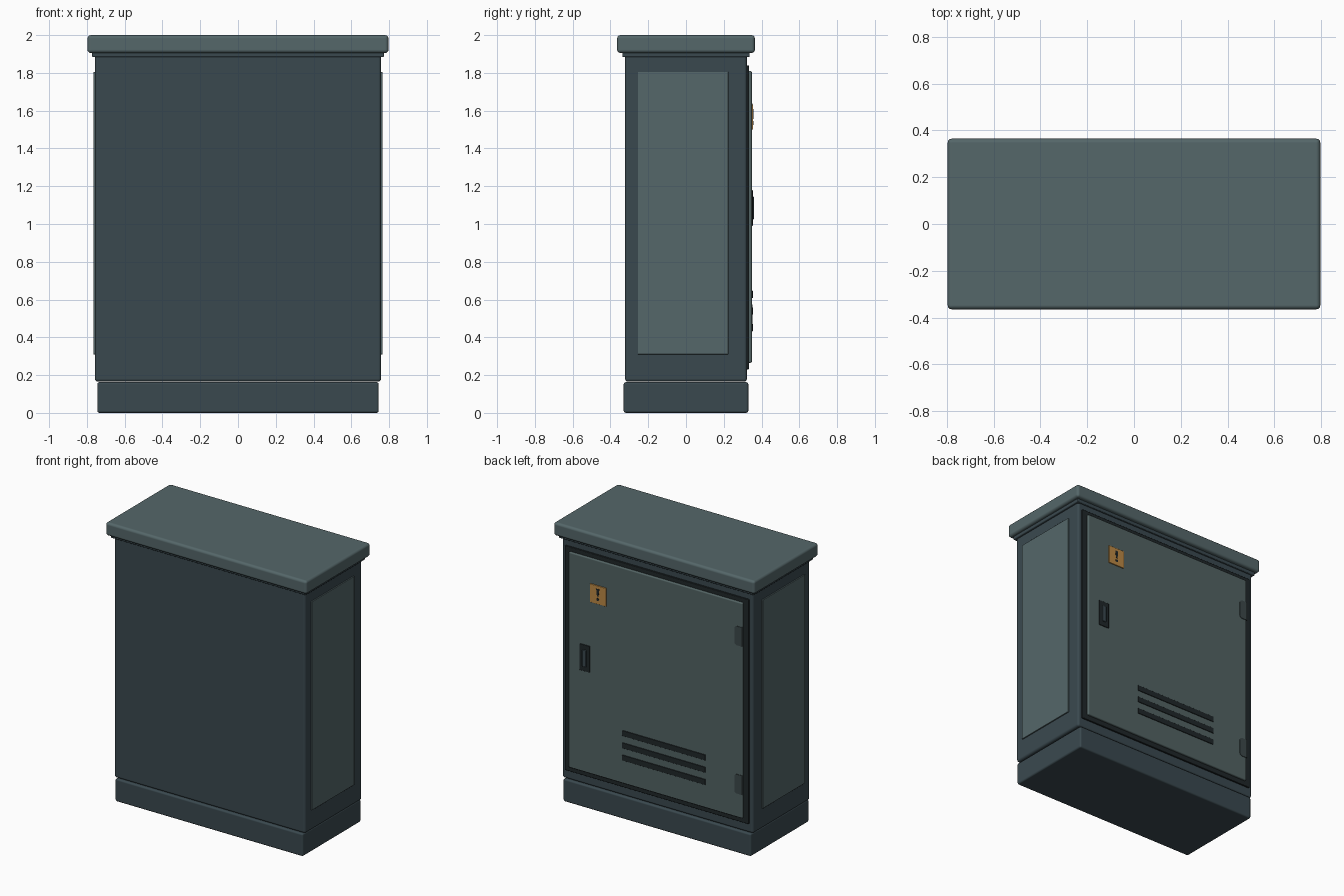
import bpy, bmesh, math

if "Cube" in bpy.data.objects:
    bpy.data.objects.remove(bpy.data.objects["Cube"])


def material(name, rgb):
    m = bpy.data.materials.new(name)
    m.diffuse_color = (*rgb, 1)
    m.use_nodes = True
    m.node_tree.nodes["Principled BSDF"].inputs["Base Color"].default_value = m.diffuse_color
    return m


BODY = material("dark_slate", (0.042, 0.066, 0.078))
LIGHT = material("light_slate", (0.09, 0.135, 0.142))
DOOR = material("door_slate", (0.085, 0.125, 0.125))
DARK = material("near_black", (0.014, 0.02, 0.022))
HINGE = material("hinge_slate", (0.045, 0.065, 0.067))
AMBER = material("amber", (0.5, 0.25, 0.06))


def box(name, x, y, z, mat, bevel=0.0, segments=3):
    """Bevelled box given as (min, max) ranges."""
    bm = bmesh.new()
    bmesh.ops.create_cube(bm, size=1)
    for v in bm.verts:
        for i, r in enumerate((x, y, z)):
            v.co[i] = r[1] if v.co[i] > 0 else r[0]
    mesh = bpy.data.meshes.new(name)
    bm.to_mesh(mesh)
    bm.free()
    ob = bpy.data.objects.new(name, mesh)
    bpy.context.collection.objects.link(ob)
    mesh.materials.append(mat)
    if bevel:
        mod = ob.modifiers.new("Bevel", "BEVEL")
        mod.width, mod.segments = bevel, segments
        mod.harden_normals = True
        mesh.shade_smooth()
    return ob


def plate(name, outline, y, depth, mat):
    """Flat (x, z) outline extruded along +y."""
    bm = bmesh.new()
    face = bm.faces.new([bm.verts.new((px, y, pz)) for px, pz in outline])
    ext = bmesh.ops.extrude_face_region(bm, geom=[face])
    for v in ext["geom"]:
        if isinstance(v, bmesh.types.BMVert):
            v.co.y += depth
    bmesh.ops.recalc_face_normals(bm, faces=bm.faces)
    mesh = bpy.data.meshes.new(name)
    bm.to_mesh(mesh)
    bm.free()
    mesh.materials.append(mat)
    ob = bpy.data.objects.new(name, mesh)
    bpy.context.collection.objects.link(ob)
    return ob


# Main housing
box("plinth", (-0.745, 0.745), (-0.33, 0.33), (0, 0.163), BODY, 0.012)
box("cabinet_body", (-0.758, 0.758), (-0.323, 0.323), (0.165, 1.9), BODY, 0.016)
box("roof_neck", (-0.773, 0.773), (-0.337, 0.337), (1.883, 1.915), BODY, 0.006, 2)
box("roof", (-0.797, 0.797), (-0.365, 0.365), (1.905, 2.0), LIGHT, 0.018)

# Side panels
for side, label in ((1, "right"), (-1, "left")):
    xs = sorted((side * 0.74, side * 0.766))
    box(f"{label}_side_panel", xs, (-0.255, 0.225), (0.31, 1.806), LIGHT, 0.003, 2)

# Door on the +y face
box("door_gasket", (-0.73, 0.73), (0.31, 0.334), (0.23, 1.84), DARK, 0.005, 2)
box("door", (-0.69, 0.69), (0.32, 0.349), (0.265, 1.81), DOOR, 0.008)

# Hinges, rounded on the inner side
R = 0.02
for label, z0, z1 in (("lower", 0.437, 0.575), ("upper", 1.5, 1.637)):
    pts = [(-0.69, z1), (-0.69, z0)]
    for cz, start in ((z0 + R, -90), (z1 - R, 0)):
        for k in range(5):
            a = math.radians(start + k * 22.5)
            pts.append((-0.63 - R + R * math.cos(a), cz + R * math.sin(a)))
    plate(f"{label}_hinge", pts, 0.34, 0.013, HINGE)

# Vent slats
for i in range(3):
    zc = 0.627 - i * 0.088
    box(f"vent_slat_{i + 1}", (-0.40, 0.26), (0.34, 0.354), (zc - 0.02, zc + 0.02), DARK, 0.003, 2)

# Handle
box("handle_plate", (0.515, 0.60), (0.34, 0.354), (0.99, 1.18), DARK, 0.004, 2)
box("handle_grip", (0.542, 0.573), (0.345, 0.361), (1.025, 1.145), BODY, 0.005, 2)

# Warning plate with pictogram
box("warning_plate", (0.386, 0.514), (0.34, 0.356), (1.5, 1.632), AMBER, 0.003, 2)
plate("warning_mark_bar", [(0.438, 1.61), (0.462, 1.61), (0.456, 1.556), (0.444, 1.556)], 0.352, 0.006, DARK)
dot = [(0.45 + 0.01 * math.cos(k * math.pi / 6), 1.535 + 0.01 * math.sin(k * math.pi / 6)) for k in range(12)]
plate("warning_mark_dot", dot, 0.352, 0.006, DARK)
